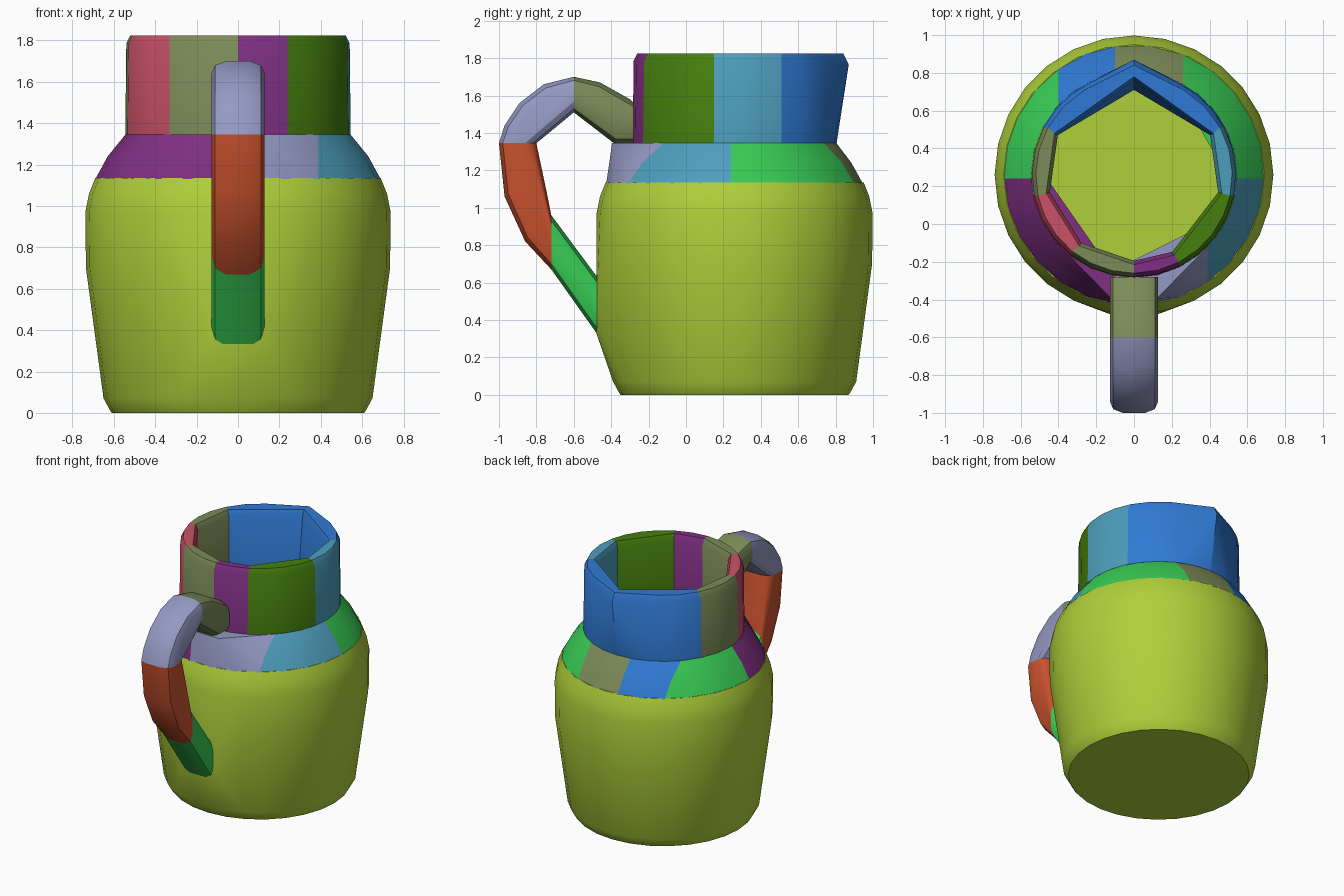
import bpy, bmesh
from math import pi, cos, sin, acos, asin, radians

cube = bpy.data.objects.get("Cube")
if cube:
    bpy.data.objects.remove(cube, do_unlink=True)

CY = 0.26  # pot axis


def make_material(name, hexcode):
    srgb = [int(hexcode[i:i + 2], 16) / 255 for i in (0, 2, 4)]
    colour = [c / 12.92 if c < 0.04 else ((c + 0.055) / 1.055) ** 2.4 for c in srgb] + [1]
    m = bpy.data.materials.new(name)
    m.use_nodes = True
    m.diffuse_color = colour
    m.node_tree.nodes["Principled BSDF"].inputs["Base Color"].default_value = colour
    return m


MATS = {n: make_material(n, h) for n, h in {
    "lime": "AFD03A", "orange": "CA522E", "green": "38CC55", "blue": "307AD4",
    "teal": "4D9EBC", "lavender": "9499C3", "olive": "7C8B58", "purple": "803084",
    "dark_green": "46800E", "pink": "CA5268"}.items()}


def hull(name, points, colour):
    """Convex solid wrapped around the points."""
    bm = bmesh.new()
    for p in points:
        bm.verts.new(p)
    bmesh.ops.remove_doubles(bm, verts=bm.verts, dist=0.002)
    bmesh.ops.convex_hull(bm, input=bm.verts)
    bmesh.ops.delete(bm, geom=[v for v in bm.verts if not v.link_faces], context='VERTS')
    bmesh.ops.dissolve_limit(bm, angle_limit=radians(0.5), verts=bm.verts, edges=bm.edges)
    bmesh.ops.recalc_face_normals(bm, faces=bm.faces)
    me = bpy.data.meshes.new(name)
    bm.to_mesh(me)
    bm.free()
    me.materials.append(MATS[colour])
    me.shade_smooth()
    me.set_sharp_from_angle(angle=radians(28))
    ob = bpy.data.objects.new(name, me)
    bpy.context.collection.objects.link(ob)
    return ob


def polar(r, a, z):
    return (r * cos(a), CY + r * sin(a), z)


def cut_angle(cut, r):
    """Angle at which a straight cut meets a circle of radius r."""
    side, c = cut
    return {"front": lambda: -acos(c / r), "back": lambda: acos(c / r),
            "right": lambda: asin((c - CY) / r),
            "left": lambda: pi - asin((c - CY) / r)}[side]()


def arc(r, z, start, end):
    a, b = cut_angle(start, r), cut_angle(end, r)
    if b < a:
        b += 2 * pi
    n = max(2, round((b - a) / 0.24))
    return [polar(r, a + (b - a) * i / n, z) for i in range(n + 1)]


# Body: solid round pot, drawn out a little at the foot of the handle
PROFILE = [(0, 0.61), (0.015, 0.62), (0.07, 0.65), (0.7, 0.735), (0.97, 0.738),
           (1.06, 0.72), (1.135, 0.69)]
SIDES = 28
body = [polar(r, 2 * pi * i / SIDES, z) for z, r in PROFILE for i in range(SIDES)]
body += [(x, -0.48, z) for x, z in ((-0.12, 0.43), (0.12, 0.43), (-0.06, 0.33), (0.06, 0.33))]
hull("body", body, "lime")

# Shoulder: ring of solid pieces with flat inner sides
SHOULDER = [(1.13, 0.69), (1.24, 0.63), (1.345, 0.545)]
shoulder_parts = [
    ("shoulder_front_left", ("front", 0.39), ("right", 0.24), "teal"),
    ("shoulder_left", ("right", 0.24), ("back", 0.26), "green"),
    ("shoulder_back", ("back", 0.26), ("back", -0.1), "olive"),
    ("shoulder_back_right", ("back", -0.1), ("back", -0.4), "blue"),
    ("shoulder_right", ("back", -0.4), ("left", 0.24), "green"),
    ("shoulder_front_right", ("left", 0.24), ("front", -0.1), "purple"),
    ("shoulder_front", ("front", -0.1), ("front", 0.39), "lavender")]
inner_ends = {"shoulder_front_right": [(-0.46, 0.24), (-0.15, -0.3)],
              "shoulder_front": [(-0.1, -0.24), (0.36, -0.01)]}
handle_root = {"shoulder_front_right": [-0.12, -0.1], "shoulder_front": [-0.1, 0.12]}
for name, start, end, colour in shoulder_parts:
    pts = [p for z, r in SHOULDER for p in arc(r, z, start, end)]
    ends = inner_ends.get(name) or [polar(0.5, cut_angle(c, 0.545), 0)[:2] for c in (start, end)]
    pts += [(x, y, z) for x, y in ends for z in (1.13, 1.345)]
    pts += [(x, -0.395, 1.345) for x in handle_root.get(name, [])]
    hull(name, pts, colour)

# Neck: ring of upright pieces with a pulled-out pouring lip at the back
BASE, RIM, TOP = 1.345, 1.785, 1.825
neck_parts = [
    ("neck_front_left", ("front", 0), ("front", 0.24), "purple"),
    ("neck_left_front", ("front", 0.24), ("right", 0.15), "dark_green"),
    ("neck_left", ("right", 0.15), ("right", 0.51), "teal"),
    ("lip_left", ("right", 0.51), ("back", 0), "blue"),
    ("lip_right", ("back", 0), ("left", 0.51), "blue"),
    ("neck_right", ("left", 0.51), ("left", 0.15), "olive"),
    ("neck_right_front", ("left", 0.15), ("front", -0.33), "pink"),
    ("neck_front_right", ("front", -0.33), ("front", 0), "olive")]
for name, start, end, colour in neck_parts:
    pts = [p for z, r in ((BASE, 0.545), (RIM, 0.54), (TOP, 0.52))
           for p in arc(r, z, start, end)]
    for cut in (start, end):
        if cut == ("back", 0):
            pts += [(0, 0.71, BASE), (0, 0.76, RIM), (0, 0.79, TOP),
                    (0, 0.87, RIM - 0.02), (0, 0.84, TOP)]
        else:
            a = cut_angle(cut, 0.54)
            pts += [polar(0.455, a, BASE), polar(0.455, a, RIM), polar(0.475, a, TOP)]
    hull(name, pts, colour)


# Handle: four straight-backed pieces, each given as (outer, inner) pairs in y, z
def section(outer, inner):
    pts = []
    for x, t in ((0.06, 0), (0.11, 0.1), (0.128, 0.3), (0.128, 0.7), (0.11, 0.9), (0.06, 1)):
        y, z = (o + (i - o) * t for o, i in zip(outer, inner))
        pts += [(x, y, z), (-x, y, z)]
    return pts


crown = ((-0.6, 1.70), (-0.6, 1.51))
bend = ((-1.0, 1.345), (-0.8, 1.345))
elbow = ((-0.72, 0.67), (-0.72, 0.96))
handle_parts = [
    ("handle_top", "olive", [((-0.28, 1.56), (-0.28, 1.345)), ((-0.3, 1.58), (-0.385, 1.345)),
                             ((-0.46, 1.67), (-0.5, 1.44)), crown]),
    ("handle_bend", "lavender", [crown, ((-0.76, 1.66), (-0.66, 1.46)),
                                 ((-0.89, 1.56), (-0.73, 1.41)),
                                 ((-0.97, 1.44), (-0.77, 1.37)), bend]),
    ("handle_grip", "orange", [bend, ((-0.97, 1.06), (-0.77, 1.19)),
                               ((-0.86, 0.82), (-0.74, 1.06)), elbow]),
    ("handle_foot", "green", [elbow, ((-0.475, 0.325), (-0.475, 0.63))])]
for name, colour, pairs in handle_parts:
    hull(name, [p for pair in pairs for p in section(*pair)], colour)
